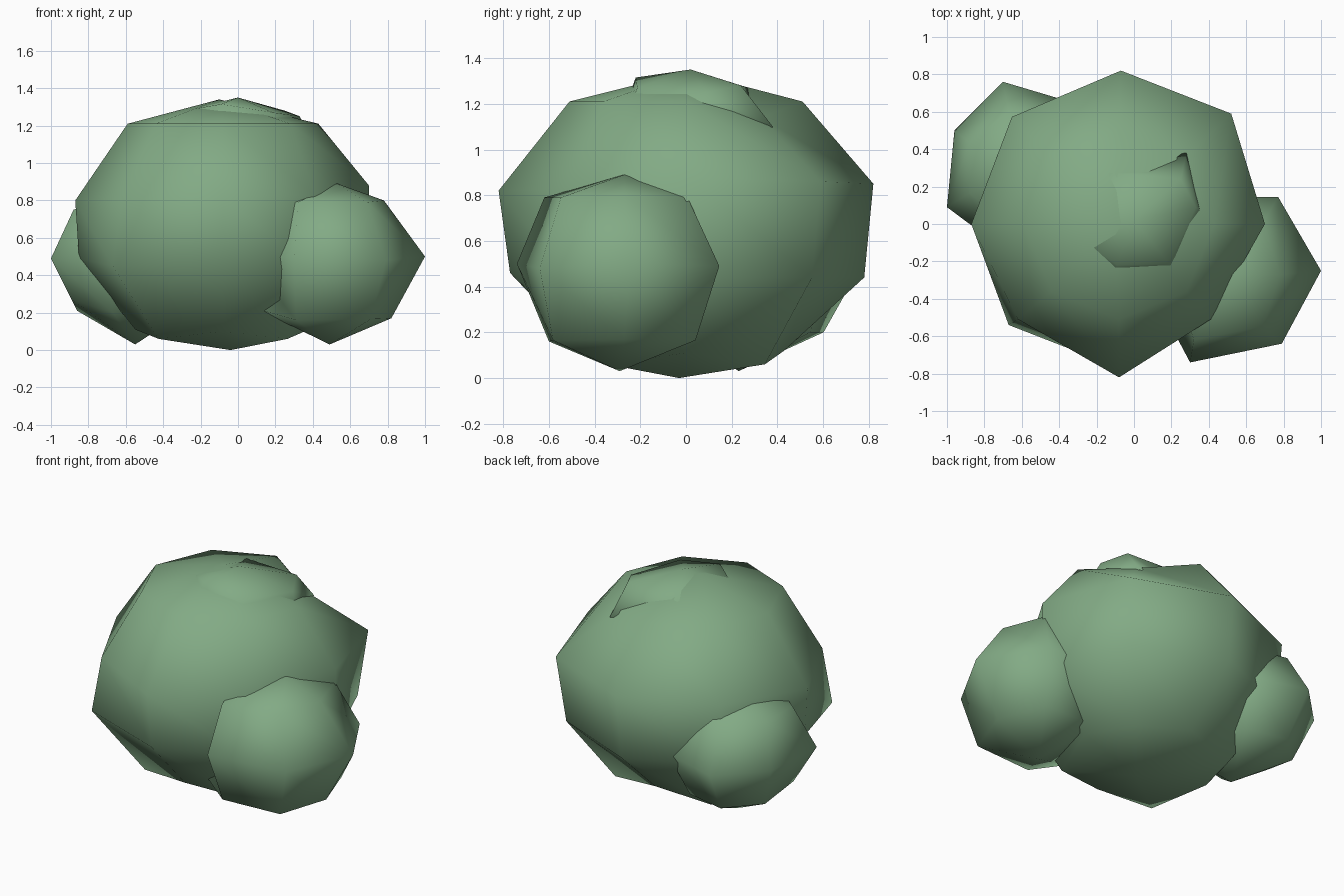
import bpy, bmesh
from math import cos, sin, tau, radians
from mathutils import Vector

cube = bpy.data.objects.get("Cube")
if cube:
    bpy.data.objects.remove(cube, do_unlink=True)

leaf = bpy.data.materials.new("leaf_green")
leaf.use_nodes = True
colour = (0.225, 0.405, 0.235, 1)
leaf.diffuse_color = colour
shader = next(n for n in leaf.node_tree.nodes if n.type == 'BSDF_PRINCIPLED')
shader.inputs["Base Color"].default_value = colour
shader.inputs["Roughness"].default_value = 0.9


def clump(name, centre, top, rings, bottom, sides, phase=0, pulls=()):
    """Coarse rounded lump: rings of (radius, height) closed by two poles.
    Each pull moves the nearest vertex to a given point."""
    bm = bmesh.new()
    cx, cy = centre
    loops = []
    for r, z in rings:
        angles = [radians(phase) + tau * i / sides for i in range(sides)]
        loops.append([bm.verts.new((cx + r * cos(a), cy + r * sin(a), z)) for a in angles])
    poles = bm.verts.new(top), bm.verts.new(bottom)
    for i in range(sides):
        j = (i + 1) % sides
        bm.faces.new((poles[0], loops[0][i], loops[0][j]))
        bm.faces.new((poles[1], loops[-1][j], loops[-1][i]))
        for a, b in zip(loops, loops[1:]):
            bm.faces.new((a[i], b[i], b[j]))
            bm.faces.new((a[i], b[j], a[j]))
    for p in pulls:
        near = min(bm.verts, key=lambda v: (v.co - Vector(p)).length)
        near.co = p
    bmesh.ops.recalc_face_normals(bm, faces=bm.faces[:])
    mesh = bpy.data.meshes.new(name)
    bm.to_mesh(mesh)
    bm.free()
    mesh.materials.append(leaf)
    for f in mesh.polygons:
        f.use_smooth = True
    obj = bpy.data.objects.new(name, mesh)
    bpy.context.collection.objects.link(obj)
    return obj


# Large central mass of the bush
clump("main_foliage", (-0.08, 0), (-0.1, 0.01, 1.34),
      [(0.51, 1.21), (0.81, 0.85), (0.78, 0.44), (0.488, 0.06)],
      (-0.04, -0.03, 0), 8,
      pulls=[(0.25, 0.33, 1.14), (0.52, 0.59, 0.86), (-0.07, 0.82, 0.85),
             (-0.87, 0, 0.8), (-0.85, 0, 0.49), (-0.08, -0.82, 0.82),
             (-0.08, -0.77, 0.46), (0.7, 0, 0.88),
             (-0.62, -0.51, 0.8), (-0.67, -0.54, 0.45),
             (0.41, -0.51, 0.83), (0.4, -0.49, 0.42),
             (-0.55, 0, 0.11), (0.38, 0, 0.11),
             (-0.08, 0.43, 0.12), (-0.08, -0.43, 0.1)])

# Lower side clump towards the front
clump("front_side_foliage", (0.53, -0.27), (0.53, -0.27, 0.89),
      [(0.32, 0.79), (0.48, 0.49), (0.36, 0.165)],
      (0.49, -0.29, 0.03), 6,
      pulls=[(1.0, -0.25, 0.5), (0.78, -0.27, 0.8), (0.3, -0.74, 0.5),
             (0.1, -0.48, 0.22), (0.31, -0.6, 0.16), (0.32, -0.62, 0.79),
             (0.79, -0.64, 0.48), (0.82, -0.27, 0.17)])

# Lower side clump towards the back
clump("back_side_foliage", (-0.6, 0.3), (-0.59, 0.3, 0.85),
      [(0.31, 0.75), (0.445, 0.48), (0.31, 0.2)],
      (-0.55, 0.23, 0.03), 7,
      pulls=[(-0.7, 0.76, 0.48), (-0.96, 0.5, 0.48), (-1.0, 0.09, 0.49),
             (-0.89, 0.17, 0.27), (-0.86, 0.42, 0.21)])

# Small clump poking out of the crown
clump("crown_foliage", (0.03, 0.03), (0, 0.02, 1.35),
      [(0.29, 1.27), (0.36, 1.12), (0.24, 0.95)],
      (0.03, 0.03, 0.88), 6, phase=3,
      pulls=[(-0.09, -0.22, 1.315), (0.25, 0.24, 1.28), (0.28, 0.38, 1.1),
             (-0.29, -0.07, 1.28), (0.33, 0.09, 1.25)])
